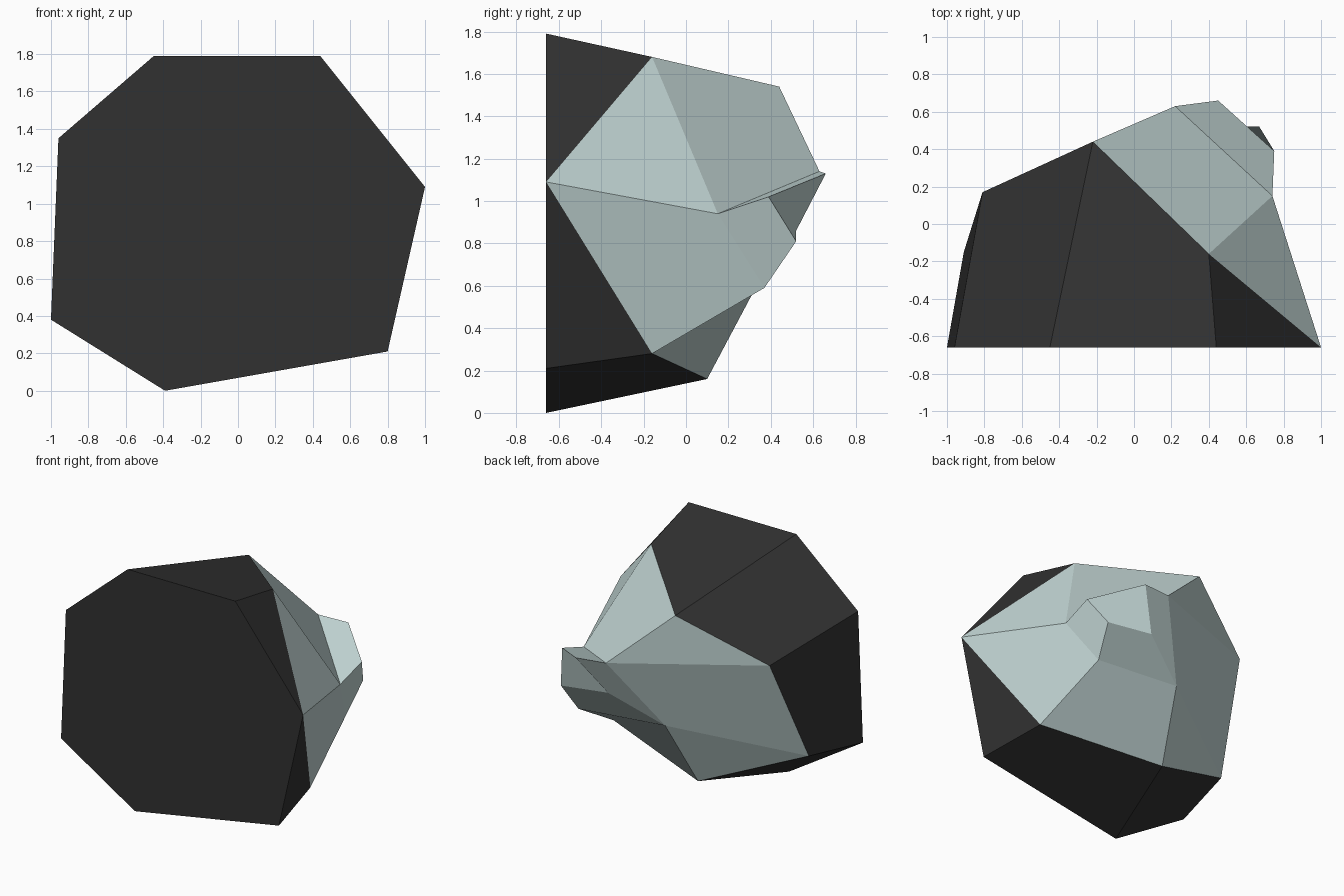
import bpy, bmesh

if "Cube" in bpy.data.objects:
    bpy.data.objects.remove(bpy.data.objects["Cube"])


def material(name, rgb):
    m = bpy.data.materials.new(name)
    m.diffuse_color = (*rgb, 1.0)
    m.use_nodes = True
    m.node_tree.nodes["Principled BSDF"].inputs["Base Color"].default_value = m.diffuse_color
    return m


# Flat seven-sided front outline (x, z), clockwise from top left
FRONT_Y = -0.66
outline = [(-0.45, 1.79), (0.44, 1.79), (1.0, 1.09), (0.8, 0.21),
           (-0.39, 0.0), (-1.0, 0.38), (-0.96, 1.35)]
# Middle ring behind each outline corner (the right corner needs none)
ring = [(-0.22, 0.44, 1.54), (0.40, -0.16, 1.68), None, (0.71, -0.16, 0.28),
        (-0.17, 0.10, 0.16), (-0.91, -0.15, 0.45), (-0.81, 0.17, 1.22)]
# Base and end of the stub at the back
stub_base = {"P": (0.74, 0.15, 0.94), "Q": (0.63, 0.37, 0.59),
             "W": (-0.08, 0.36, 0.65), "R": (0.22, 0.63, 1.14)}
stub_end = {"T": (0.75, 0.39, 1.02), "U": (0.67, 0.52, 0.81),
            "V": (0.28, 0.52, 0.86), "S": (0.45, 0.66, 1.13)}

bm = bmesh.new()
front = [bm.verts.new((x, FRONT_Y, z)) for x, z in outline]
mid = [bm.verts.new(p) if p else front[i] for i, p in enumerate(ring)]
v = {k: bm.verts.new(p) for k, p in {**stub_base, **stub_end}.items()}

# Front cap and the sides running back from it
bm.faces.new(front)
for i in range(7):
    j = (i + 1) % 7
    corners = list(dict.fromkeys((front[i], front[j], mid[j], mid[i])))
    bm.faces.new(corners)

# Faceted back, sloping from the middle ring to the stub
a, b, c, d, e, f, g = mid
P, Q, W, R = (v[k] for k in "PQWR")
for corners in ((a, b, P, R), (b, c, P), (c, d, Q, P), (d, e, W, Q),
                (e, f, W), (f, g, R, W), (g, a, R)):
    bm.faces.new(corners)

# Stub sides and end
base, end = [P, Q, W, R], [v[k] for k in "TUVS"]
for i in range(4):
    j = (i + 1) % 4
    bm.faces.new((base[i], base[j], end[j], end[i]))
bm.faces.new(end)
bmesh.ops.recalc_face_normals(bm, faces=bm.faces)

# Dark wherever a face shares an edge with the front outline, pale behind
rim = set(front)
for face in bm.faces:
    face.material_index = 0 if len(rim & set(face.verts)) >= 2 else 1

mesh = bpy.data.meshes.new("faceted_rock")
bm.to_mesh(mesh)
bm.free()
mesh.materials.append(material("charcoal", (0.031, 0.031, 0.031)))
mesh.materials.append(material("pale_grey_green", (0.55, 0.68, 0.67)))
rock = bpy.data.objects.new("faceted_rock", mesh)
bpy.context.collection.objects.link(rock)
